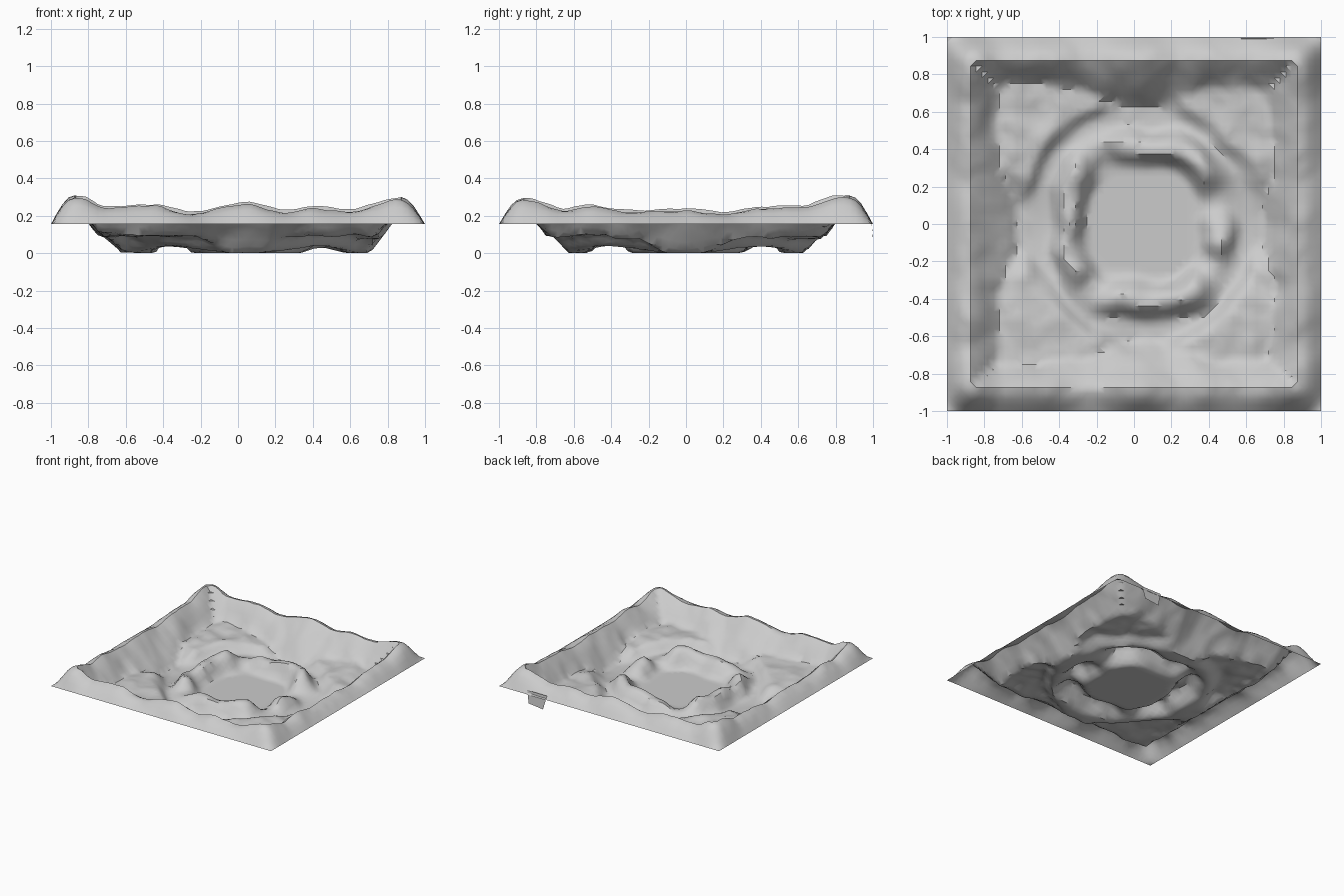
import bpy, bmesh, math
from mathutils import Vector, noise

if "Cube" in bpy.data.objects:
    bpy.data.objects.remove(bpy.data.objects["Cube"])

EDGE_Z = 0.155      # height of the outer border
CREST = 0.87        # distance of the rim crest from the centre
CELLS = 64

# Ridge lines: (position along the side, crest height)
X_RIDGE = [(-0.85, 0.31), (-0.7, 0.25), (-0.45, 0.265), (-0.25, 0.22), (0.05, 0.275),
           (0.25, 0.23), (0.4, 0.25), (0.6, 0.235), (0.85, 0.295)]
Y_RIDGE = [(-0.85, 0.295), (-0.65, 0.24), (-0.53, 0.26), (-0.3, 0.23), (0, 0.235),
           (0.2, 0.22), (0.4, 0.25), (0.63, 0.26), (0.81, 0.31)]


def smooth(a, b, v):
    t = min(1, max(0, (v - a) / (b - a)))
    return t * t * (3 - 2 * t)


def rough(x, y, scale, offset=0):
    return noise.noise(Vector((x * scale, y * scale, offset + 0.37)))


def ridge(points, v):
    for (a, za), (b, zb) in zip(points, points[1:]):
        if v < b:
            return za + (zb - za) * smooth(a, b, v)
    return points[-1][1]


def ring_height(x, y):
    # Squarish ring of mounds broken by four saddles
    dx, dy = x - 0.05, y
    r = (abs(dx) ** 3 + abs(dy) ** 3) ** (1 / 3)
    r += 0.035 * rough(x, y, 6, 5)
    angle = math.degrees(math.atan2(dy, dx))
    amount = 0.105 + 0.04 * rough(x, y, 6, 9)
    for gap in (-129, -32, 18, 124):
        away = abs((angle - gap + 180) % 360 - 180)
        amount *= 0.2 + 0.8 * smooth(2, 20, away)
    return amount * (1 - smooth(0.02, 0.12, abs(r - 0.4)))


def shelf_height(x, y, diagonal):
    # Low saddles behind the ring and terraces in the corners;
    # pockets stay open near the middle of each side
    r = math.hypot(x - 0.04, y) + 0.04 * rough(x, y, 5, 2)
    saddle = 0.035 * diagonal * smooth(0.36, 0.46, r)
    terrace = 0.065 * smooth(0.58, 0.68, r) * smooth(0, 0.5, diagonal)
    bumps = 0.018 * rough(x, y, 6, 7) + 0.014 * rough(x, y, 13, 4)
    return saddle + terrace + bumps * smooth(0.56, 0.7, r)


def crest_height(x, y):
    # Blend the ridge lines where two sides meet; front and right are a little lower
    along_x = ridge(X_RIDGE, x) - (0.012 if y < 0 else 0)
    along_y = ridge(Y_RIDGE, y) - (0.012 if x > 0 else 0)
    t = smooth(-0.1, 0.1, abs(x) - abs(y))
    return along_x + (along_y - along_x) * t + 0.01 * rough(x, y, 14, 3)


def outer_rise(v):
    return math.sin(math.pi / 2 * min(1, max(0, (1 - abs(v)) / (1 - CREST))))


def height(x, y):
    crest = crest_height(x, y)
    diagonal = math.sin(2 * math.atan2(y, x - 0.04)) ** 2
    low = max(0, shelf_height(x, y, diagonal) + ring_height(x, y))
    # Walls start further in at the middle of a side; the right one is steeper
    foot = 0.62 + 0.11 * smooth(0, 0.7, diagonal) + 0.03 * rough(x, y, 7, 8)
    foot += 0.07 * smooth(0, 0.2, x - abs(y)) * (1 - diagonal)
    wall = min(1, max(0, (max(abs(x), abs(y)) - foot) / (CREST - foot)))
    inner = low + (crest - low) * wall
    rise = outer_rise(x) * outer_rise(y)
    return EDGE_Z + (inner - EDGE_Z) * rise


def add_object(name, bm, material):
    mesh = bpy.data.meshes.new(name)
    bm.to_mesh(mesh)
    bm.free()
    mesh.materials.append(material)
    obj = bpy.data.objects.new(name, mesh)
    bpy.context.collection.objects.link(obj)
    return obj


stone = bpy.data.materials.new("light_grey_stone")
stone.use_nodes = True
stone.diffuse_color = (0.6, 0.6, 0.6, 1)
stone.node_tree.nodes["Principled BSDF"].inputs["Base Color"].default_value = (0.6, 0.6, 0.6, 1)

# Terrain sheet
bm = bmesh.new()
bmesh.ops.create_grid(bm, x_segments=CELLS, y_segments=CELLS, size=1)
for v in bm.verts:
    v.co.z = height(v.co.x, v.co.y)
bmesh.ops.triangulate(bm, faces=bm.faces[:])
terrain = add_object("crater_terrain", bm, stone)
bpy.context.view_layer.objects.active = terrain
terrain.select_set(True)
bpy.ops.object.shade_smooth_by_angle(angle=math.radians(40))

# Small loose flap hanging over the back border
bm = bmesh.new()
corners = [(0.57, 0.99, 0.185), (0.6, 1, 0.07), (0.73, 1, 0.085), (0.75, 0.99, 0.185)]
flap = bm.faces.new([bm.verts.new(c) for c in corners])
flap.normal_update()
if flap.normal.y < 0:
    flap.normal_flip()
add_object("border_flap", bm, stone)
